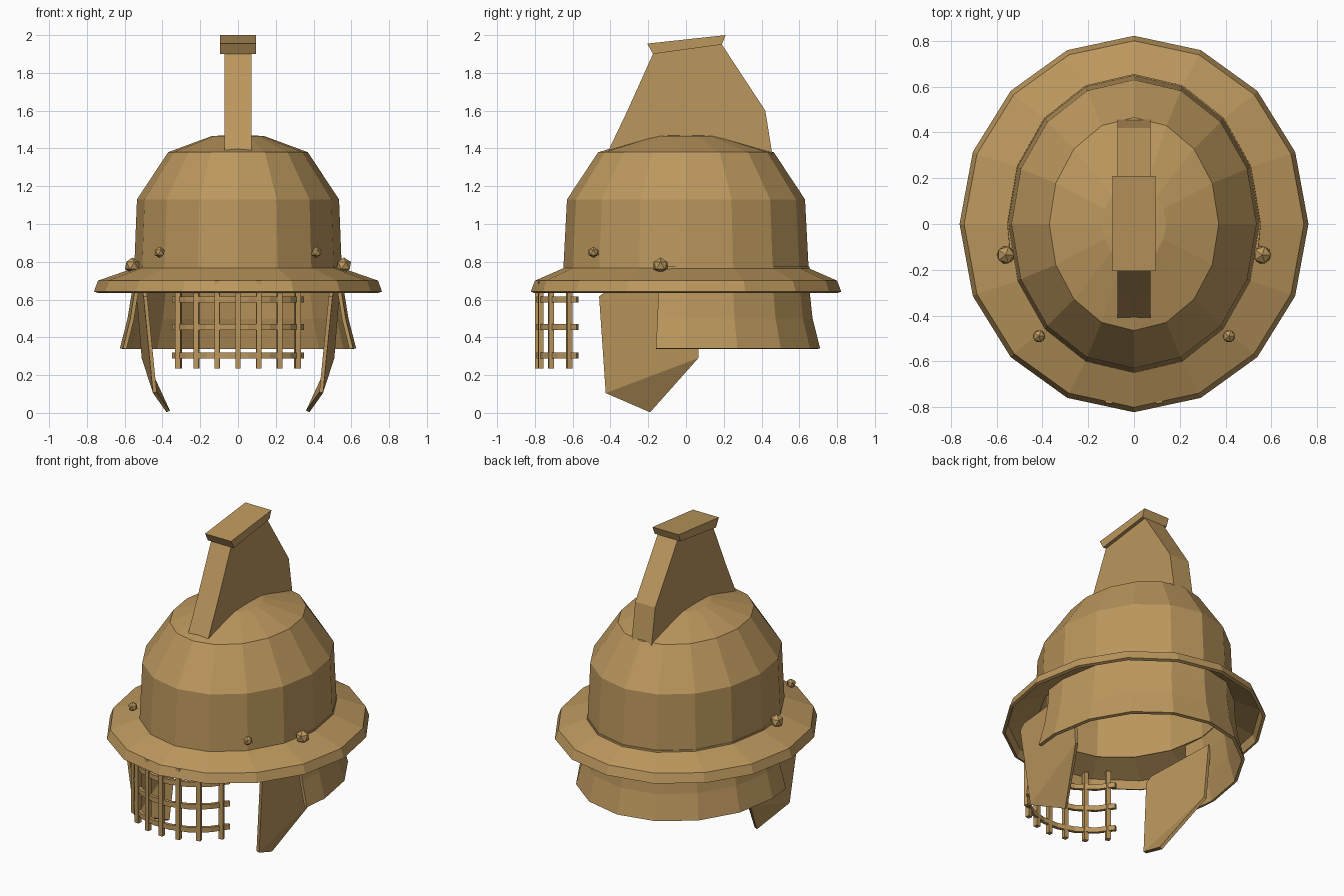
import bpy, math
from mathutils import Vector

if "Cube" in bpy.data.objects:
    bpy.data.objects.remove(bpy.data.objects["Cube"])

bronze = bpy.data.materials.new("bronze")
bronze.diffuse_color = (0.5, 0.31, 0.11, 1)
bronze.use_nodes = True
bronze.node_tree.nodes["Principled BSDF"].inputs["Base Color"].default_value = bronze.diffuse_color


def add_mesh(name, verts, faces, thickness=0, offset=-1):
    me = bpy.data.meshes.new(name)
    me.from_pydata(verts, [], faces)
    me.materials.append(bronze)
    ob = bpy.data.objects.new(name, me)
    bpy.context.collection.objects.link(ob)
    if thickness:
        mod = ob.modifiers.new("thickness", "SOLIDIFY")
        mod.thickness, mod.offset = thickness, offset
    return ob


def lathe(name, profile, angles, closed, thickness=0, apex=None):
    """Sweep (rx, ry, z) rings, listed bottom to top, around an ellipse."""
    n = len(angles)
    verts = [(rx * math.cos(a), ry * math.sin(a), z)
             for rx, ry, z in profile for a in angles]
    faces = []
    for r in range(len(profile) - 1):
        for i in range(n if closed else n - 1):
            j = (i + 1) % n
            faces.append((r * n + i, r * n + j, (r + 1) * n + j, (r + 1) * n + i))
    if apex:
        top = (len(profile) - 1) * n
        verts.append((0, 0, apex))
        faces += [(top + i, top + (i + 1) % n, len(verts) - 1) for i in range(n)]
    return add_mesh(name, verts, faces, thickness)


def extrude_x(name, outline, half):
    """Prism from a (y, z) outline, centred on x = 0."""
    n = len(outline)
    verts = [(s * half, y, z) for s in (-1, 1) for y, z in outline]
    faces = [tuple(range(n))[::-1], tuple(range(n, 2 * n))]
    faces += [(i, (i + 1) % n, n + (i + 1) % n, n + i) for i in range(n)]
    return add_mesh(name, verts, faces)


ring = [math.tau * i / 16 for i in range(16)]

# Dome bowl
lathe("dome", [(0.55, 0.65, 0.75), (0.535, 0.63, 1.13), (0.37, 0.465, 1.38),
               (0.14, 0.17, 1.465)], ring, True, 0.02, apex=1.475)

# Sloping brim with turned-down lip
lathe("brim", [(0.762, 0.822, 0.642), (0.742, 0.80, 0.70), (0.54, 0.64, 0.77)],
      ring, True, 0.02)

# Flared neck guard around the back
arc = [math.radians(-13)] + [math.radians(22.5 * i) for i in range(9)] + [math.radians(193)]
lathe("neck_guard", [(0.625, 0.71, 0.342), (0.585, 0.67, 0.50), (0.562, 0.655, 0.64),
                     (0.553, 0.655, 0.775)], arc, False, 0.02)

# Crest and its cap
extrude_x("crest", [(-0.45, 1.30), (0.465, 1.30), (0.455, 1.38), (0.42, 1.60),
                    (0.19, 1.95), (-0.175, 1.90), (-0.31, 1.60), (-0.41, 1.39)], 0.072)
extrude_x("crest_cap", [(-0.175, 1.90), (0.19, 1.95), (0.21, 2.0), (-0.205, 1.955)], 0.094)

# Cheek guards: flat plate with the lower tip bent inward
cheek = [(0.50, -0.46, 0.615), (0.505, -0.42, 0.645), (0.54, 0.07, 0.66),
         (0.51, 0.065, 0.29), (0.378, -0.19, 0.003), (0.45, -0.425, 0.105)]
for side, s in (("left", -1), ("right", 1)):
    faces = [(0, 5, 3, 2, 1), (5, 4, 3)]
    if s < 0:
        faces = [f[::-1] for f in faces]
    add_mesh("cheek_guard_" + side, [(s * x, y, z) for x, y, z in cheek], faces, 0.02)

# Rivets on the dome and hinge studs on the brim
for s in (-1, 1):
    for name, loc, r in (("rivet", (0.415, -0.49, 0.85), 0.03),
                         ("hinge_stud", (0.56, -0.135, 0.78), 0.043)):
        bpy.ops.mesh.primitive_ico_sphere_add(subdivisions=1, radius=r,
                                              location=(s * loc[0], loc[1], loc[2]))
        bpy.context.object.name = name
        bpy.context.object.data.materials.append(bronze)


# Face grille, laid on an arc under the front of the brim
def on_arc(x, radius):
    a = math.asin(x / 0.38)
    return radius * math.sin(a), -0.405 - radius * math.cos(a)


for x in (-0.315, -0.22, -0.11, 0, 0.11, 0.22, 0.315):
    px, py = on_arc(x, 0.38)
    bpy.ops.mesh.primitive_cube_add(size=1, location=(px, py, 0.468))
    bar = bpy.context.object
    bar.name = "grille_bar"
    bar.scale = (0.028, 0.028, 0.465)
    bar.rotation_euler.z = math.asin(x / 0.38) * 0.3
    bar.data.materials.append(bronze)

xs = [-0.34, -0.27, -0.165, -0.055, 0.055, 0.165, 0.27, 0.34]
for z in (0.305, 0.455, 0.60):
    verts = []
    for x in xs:
        for r, dz in ((0.37, -0.016), (0.39, -0.016), (0.39, 0.016), (0.37, 0.016)):
            verts.append((*on_arc(x, r), z + dz))
    e = 4 * (len(xs) - 1)
    faces = [(0, 1, 2, 3), (e + 3, e + 2, e + 1, e)]
    faces += [(4 * i + k, 4 * i + 4 + k, 4 * i + 4 + (k + 1) % 4, 4 * i + (k + 1) % 4)
              for i in range(len(xs) - 1) for k in range(4)]
    add_mesh("grille_hoop", verts, faces)
